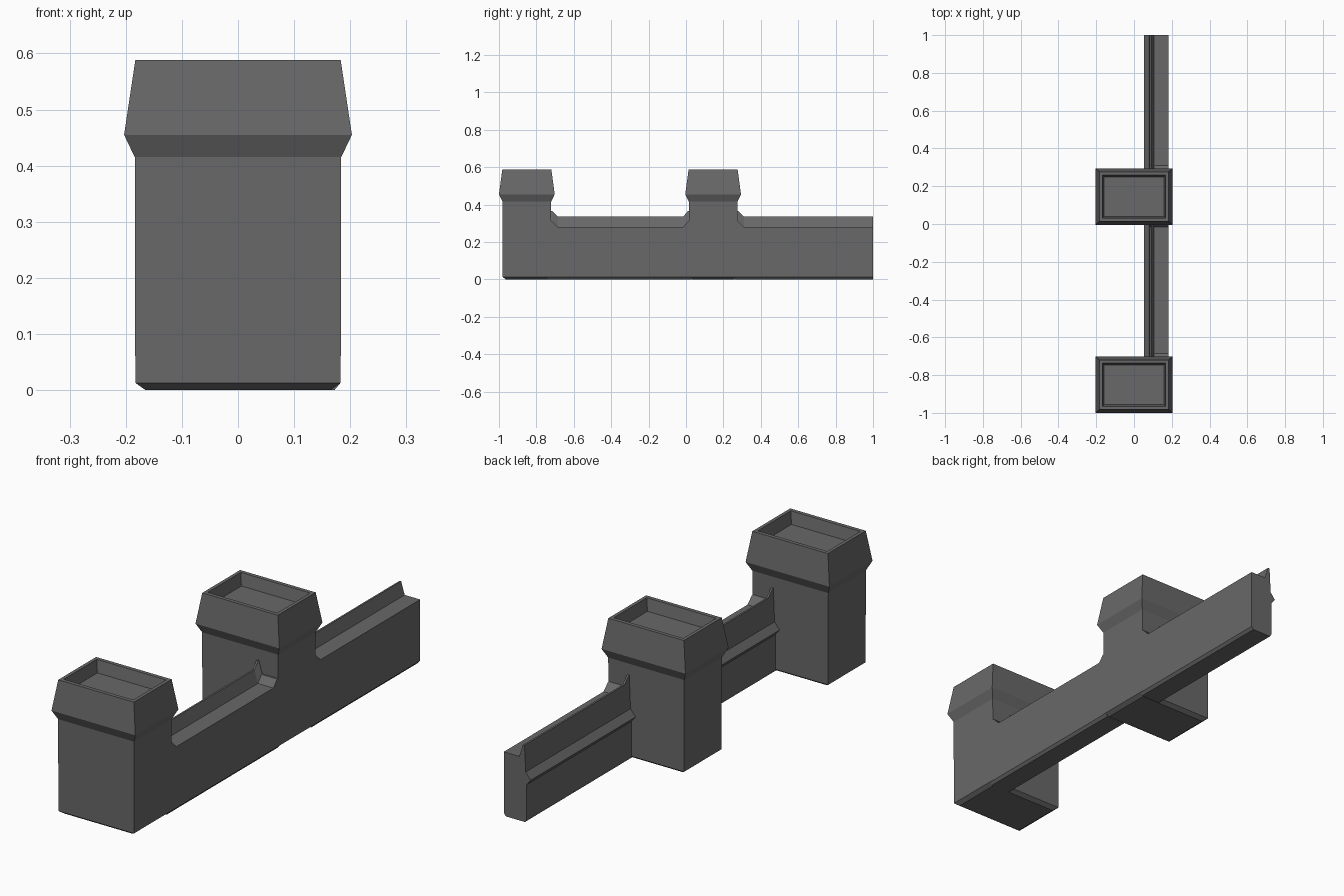
import bpy

if "Cube" in bpy.data.objects:
    bpy.data.objects.remove(bpy.data.objects["Cube"])

stone = bpy.data.materials.new("dark_stone")
stone.diffuse_color = (0.14, 0.14, 0.14, 1)
stone.use_nodes = True
stone.node_tree.nodes["Principled BSDF"].inputs["Base Color"].default_value = stone.diffuse_color


def loft(name, rings):
    """Skin a list of equal-length closed rings and cap both ends."""
    n = len(rings[0])
    verts = [p for ring in rings for p in ring]
    faces = [(k * n + i, k * n + (i + 1) % n, (k + 1) * n + (i + 1) % n, (k + 1) * n + i)
             for k in range(len(rings) - 1) for i in range(n)]
    faces.append(tuple(reversed(range(n))))
    faces.append(tuple(range(len(verts) - n, len(verts))))
    mesh = bpy.data.meshes.new(name)
    mesh.from_pydata(verts, [], faces)
    mesh.materials.append(stone)
    obj = bpy.data.objects.new(name, mesh)
    bpy.context.collection.objects.link(obj)
    return obj


def rect(hx, hy, cy, z):
    return [(-hx, cy - hy, z), (hx, cy - hy, z), (hx, cy + hy, z), (-hx, cy + hy, z)]


# Towers: chamfered foot, shaft, flared crown, sunken roof (half x, half y, z)
TOWER = [(0.165, 0.112, 0.0), (0.183, 0.13, 0.013), (0.184, 0.13, 0.415),
         (0.203, 0.149, 0.455), (0.183, 0.131, 0.588), (0.168, 0.114, 0.588),
         (0.158, 0.104, 0.535)]
for name, cy in (("front_tower", -0.851), ("middle_tower", 0.145)):
    loft(name, [rect(hx, hy, cy, z) for hx, hy, z in TOWER])

# Wall section (x, z): outer face, walkway, parapet, ledge on the inner face
WALL = [(0.08, 0.0), (0.172, 0.0), (0.182, 0.012), (0.182, 0.28), (0.107, 0.28),
        (0.09, 0.335), (0.082, 0.335), (0.076, 0.22), (0.052, 0.19), (0.072, 0.165),
        (0.072, 0.012)]


def wall(name, stations):
    """Sweep the section along y; lift raises the walkway where it meets a tower."""
    rings = []
    for y, lift in stations:
        rings.append([(x, y, z + (lift if z > 0.25 else 0)) for x, z in reversed(WALL)])
    loft(name, rings)


wall("front_wall", [(-0.74, 0.035), (-0.715, 0.03), (-0.685, 0), (-0.015, 0), (0.01, 0.03), (0.03, 0.035)])
wall("rear_wall", [(0.26, 0.035), (0.28, 0.03), (0.31, 0), (1.0, 0)])
